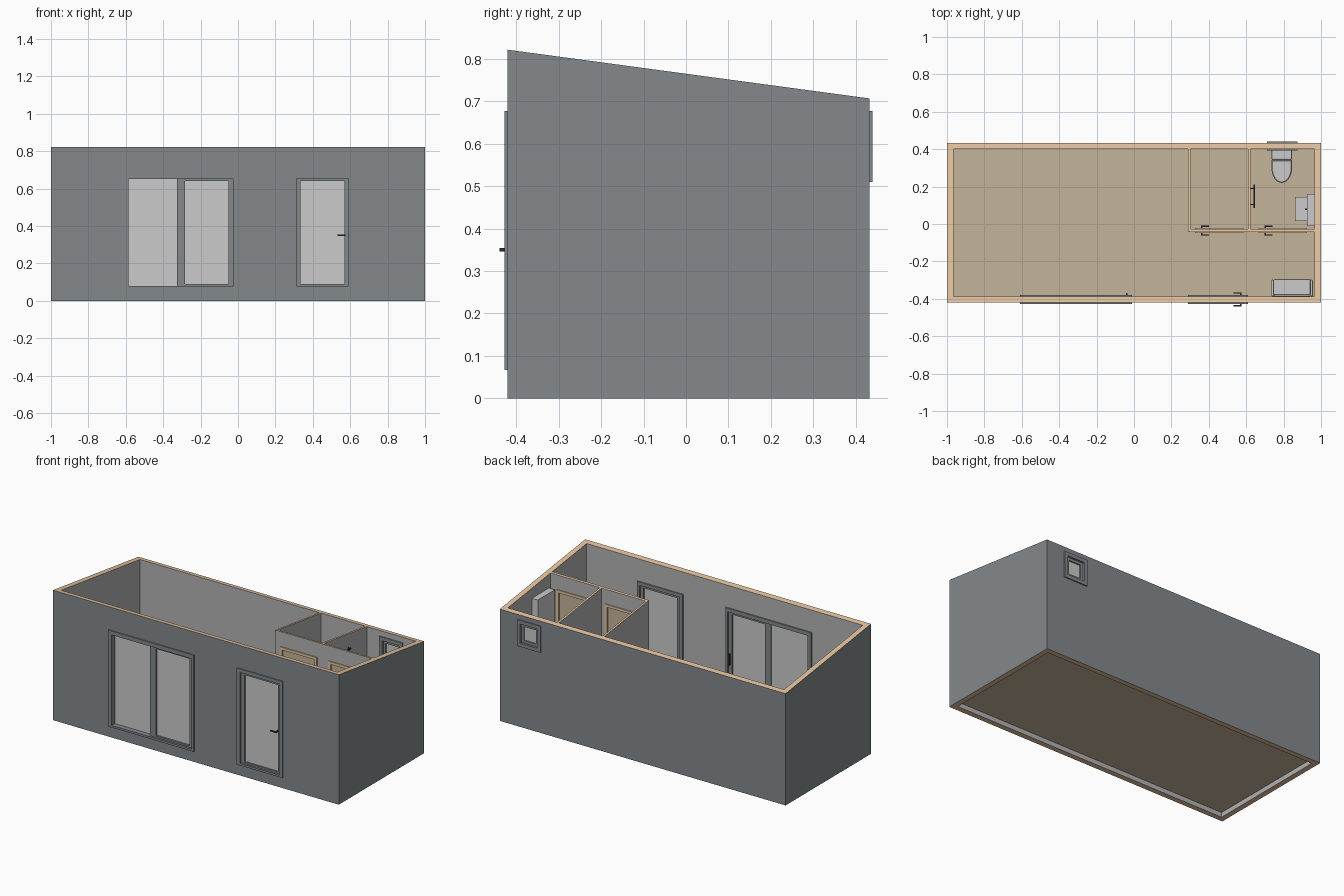
import bpy, bmesh, math

if "Cube" in bpy.data.objects:
    bpy.data.objects.remove(bpy.data.objects["Cube"])

def mat(name, rgb):
    m = bpy.data.materials.new(name)
    m.diffuse_color = (*rgb, 1)
    m.use_nodes = True
    m.node_tree.nodes["Principled BSDF"].inputs["Base Color"].default_value = m.diffuse_color
    return m

WOOD = mat("cut_wood", (.78, .55, .35))
TAN = mat("tan_floor", (.56, .46, .33))
SLATE = mat("slate_cladding", (.23, .25, .26))
PLASTER = mat("plaster", (.45, .45, .45))
BLACK = mat("black_metal", (.03, .03, .03))
FLOOR = .065

def roof(y):
    return .822 - (y + .421) * .115 / .854

def finish(name, bm, mats=()):
    bmesh.ops.recalc_face_normals(bm, faces=bm.faces)
    me = bpy.data.meshes.new(name)
    bm.to_mesh(me)
    bm.free()
    for m in mats:
        me.materials.append(m)
    ob = bpy.data.objects.new(name, me)
    bpy.context.collection.objects.link(ob)
    return ob

def add_box(bm, x0, x1, y0, y1, z0, z1):
    """z1 may be a function of y for sloping tops; returns the top face."""
    top = z1 if callable(z1) else (lambda y: z1)
    plan = [(x0, y0), (x1, y0), (x1, y1), (x0, y1)]
    lo = [bm.verts.new((x, y, z0)) for x, y in plan]
    hi = [bm.verts.new((x, y, top(y))) for x, y in plan]
    bm.faces.new(lo[::-1])
    for i in range(4):
        j = (i + 1) % 4
        bm.faces.new((lo[i], lo[j], hi[j], hi[i]))
    return bm.faces.new(hi)

def box(name, *dims, m=None, bevel=0):
    bm = bmesh.new()
    add_box(bm, *dims)
    ob = finish(name, bm, [m] if m else [])
    if bevel:
        mod = ob.modifiers.new("bevel", "BEVEL")
        mod.width, mod.segments = bevel, 2
    return ob

def ring(name, outer, inner, y0, y1, m):
    """Rectangular frame in the xz plane; rects are x0, x1, z0, z1."""
    bm = bmesh.new()
    loops = []
    for (a, b, c, d), y in ((outer, y0), (outer, y1), (inner, y1), (inner, y0)):
        loops.append([bm.verts.new((x, y, z)) for x, z in ((a, c), (b, c), (b, d), (a, d))])
    for k in range(4):
        p, q = loops[k], loops[(k + 1) % 4]
        for i in range(4):
            j = (i + 1) % 4
            bm.faces.new((p[i], p[j], q[j], q[i]))
    return finish(name, bm, [m])

def pane(name, r, y, m=None):
    box(name, r[0], r[1], y - .003, y + .003, r[2], r[3], m=m)

def cut(ob, holes):
    bm = bmesh.new()
    for h in holes:
        add_box(bm, *h)
    cutter = finish("opening_cutter", bm)
    cutter.hide_render = True
    mod = ob.modifiers.new("openings", "BOOLEAN")
    mod.operation, mod.solver, mod.object = "DIFFERENCE", "EXACT", cutter
    bpy.context.view_layer.objects.active = ob
    bpy.ops.object.modifier_apply(modifier=mod.name)
    bpy.data.objects.remove(cutter)

def handle(name, x, side, wall_y0, wall_y1, reach, z=.35):
    """Lever on both faces of a door, pointing towards side."""
    bm = bmesh.new()
    add_box(bm, x - .004, x + .004, wall_y0 - reach, wall_y1 + reach, z - .004, z + .004)
    for y, d in ((wall_y0 - reach, 1), (wall_y1 + reach, -1)):
        xa, xb = sorted((x, x + side * .038))
        ya, yb = sorted((y, y + d * .006))
        add_box(bm, xa, xb, ya, yb, z - .004, z + .004)
    finish(name, bm, [BLACK])

# Outer wall shell: slate outside, plaster inside, wood on the cut edges
bm = bmesh.new()
rings = []
for (hx, y0, y1) in ((1, -.421, .433), (.966, -.387, .4)):
    plan = [(-hx, y0), (hx, y0), (hx, y1), (-hx, y1)]
    for f in (lambda y: 0, roof):
        rings.append([bm.verts.new((x, y, f(y))) for x, y in plan])
ol, oh, il, ih = rings
for p, q, idx in ((ol, oh, 1), (oh, ih, 2), (ih, il, 0), (il, ol, 2)):
    for i in range(4):
        j = (i + 1) % 4
        bm.faces.new((p[i], p[j], q[j], q[i])).material_index = idx
shell = finish("outer_walls", bm, [PLASTER, SLATE, WOOD])
cut(shell, [(-.61, -.01, -.5, -.3, .067, .677),
            (.29, .61, -.5, -.3, .067, .677),
            (.71, .875, .3, .5, .51, .677)])

box("floor", -.966, .966, -.387, .4, .03, FLOOR, m=TAN)

# Partition walls with sloping wooden tops
def partition(name, x0, x1, y0, y1):
    bm = bmesh.new()
    add_box(bm, x0, x1, y0, y1, FLOOR, roof).material_index = 1
    return finish(name, bm, [PLASTER, WOOD])

hall = partition("hall_partition", .29, .966, -.043, -.027)
partition("store_partition", .29, .302, -.027, .4)
partition("bath_partition", .609, .622, -.027, .4)
doors = (.325, .665)
cut(hall, [(x, x + .26, -.2, .1, 0, .677) for x in doors])

# Interior doors
for label, x in zip(("store", "bath"), doors):
    inner = (x + .018, x + .242, FLOOR + .002, .66)
    ring(label + "_door_casing", (x, x + .26, FLOOR, .677), inner, -.049, -.021, WOOD)
    box(label + "_door_leaf", inner[0], inner[1], -.041, -.029, inner[2], inner[3], m=TAN)
    handle(label + "_door_handle", x + .037, 1, -.041, -.029, .02)

# Sliding window: fixed pane on the left, sash on the right
ring("sliding_window_frame", (-.61, -.01, .067, .677), (-.585, -.025, .08, .652), -.428, -.38, SLATE)
pane("fixed_glass", (-.585, -.325, .08, .652), -.393)
sash = (-.283, -.05, .09, .64)
ring("sliding_sash", (-.325, -.025, .08, .652), sash, -.415, -.387, SLATE)
pane("sash_glass", sash, -.4)
box("sash_handle", -.042, -.034, -.387, -.368, .32, .39, m=BLACK)

# Entrance door
ring("entrance_frame", (.29, .61, .067, .677), (.312, .59, .08, .655), -.428, -.38, SLATE)
glass = (.335, .57, .09, .64)
ring("entrance_leaf", (.312, .59, .08, .655), glass, -.415, -.39, SLATE)
pane("entrance_glass", glass, -.402)
handle("entrance_handle", .571, -1, -.415, -.39, .025)

# Small bathroom window
ring("bath_window_frame", (.71, .875, .51, .677), (.733, .852, .533, .654), .393, .44, SLATE)
small = (.75, .835, .55, .637)
ring("bath_window_sash", (.733, .852, .533, .654), small, .405, .427, SLATE)
pane("bath_window_glass", small, .416)

# Toilet: lofted D-shaped sections
def loft(name, cx, sections, n=16):
    bm = bmesh.new()
    loops = []
    for z, w, back, straight, front in sections:
        pts = [(cx + w, back)]
        for i in range(n + 1):
            t = math.pi * i / n
            pts.append((cx + w * math.cos(t), straight - (straight - front) * math.sin(t)))
        pts.append((cx - w, back))
        loops.append([bm.verts.new((x, y, z)) for x, y in pts])
    for p, q in zip(loops, loops[1:]):
        for i in range(len(p)):
            j = (i + 1) % len(p)
            bm.faces.new((p[i], p[j], q[j], q[i]))
    bm.faces.new(loops[0])
    bm.faces.new(loops[-1])
    ob = finish(name, bm)
    bpy.ops.object.select_all(action="DESELECT")
    ob.select_set(True)
    bpy.context.view_layer.objects.active = ob
    bpy.ops.object.shade_smooth_by_angle(angle=math.radians(35))

TX = .79
loft("toilet_bowl", TX, [(FLOOR, .034, .385, .32, .27), (.11, .036, .385, .31, .265),
                         (.15, .048, .385, .3, .235), (.178, .053, .385, .3, .225)])
loft("toilet_lid", TX, [(.18, .055, .342, .3, .22), (.19, .055, .342, .3, .22), (.194, .05, .338, .3, .225)])
box("toilet_tank", TX - .05, TX + .05, .35, .4, .178, .285, bevel=.006)
box("toilet_tank_lid", TX - .054, TX + .054, .345, .4, .285, .297, bevel=.004)

# Washbasin with a sunken bowl, cabinet below and mirror cabinet above
bm = bmesh.new()
top = add_box(bm, .86, .966, .015, .145, .255, .305)
bmesh.ops.inset_region(bm, faces=[top], thickness=.012)
hollow = bmesh.ops.extrude_discrete_faces(bm, faces=[top])["faces"][0]
bmesh.ops.translate(bm, verts=hollow.verts, vec=(0, 0, -.035))
finish("washbasin", bm)
box("basin_cabinet", .872, .966, .025, .135, .12, .255)
box("tap_stem", .953, .961, .076, .084, .3, .345, m=BLACK)
box("tap_spout", .915, .961, .076, .084, .339, .347, m=BLACK)
box("mirror_cabinet", .925, .966, -.01, .16, .45, .68)

# Towel radiator on the bathroom partition
bm = bmesh.new()
for y in (.105, .19):
    add_box(bm, .638, .645, y - .003, y + .003, .33, .665)
    for z in (.36, .635):
        add_box(bm, .622, .638, y - .003, y + .003, z, z + .006)
for i in range(9):
    z = .345 + i * .038
    add_box(bm, .639, .646, .085, .21, z, z + .007)
finish("towel_radiator", bm, [BLACK])

# Hall bench against the front wall
for label, x in (("left", .735), ("right", .943)):
    box("bench_" + label + "_side", x, x + .013, -.387, -.298, FLOOR, .22, bevel=.004)
box("bench_seat", .748, .943, -.387, -.295, .1, .165, bevel=.004)
box("bench_back", .748, .943, -.387, -.375, .165, .27, bevel=.003)
